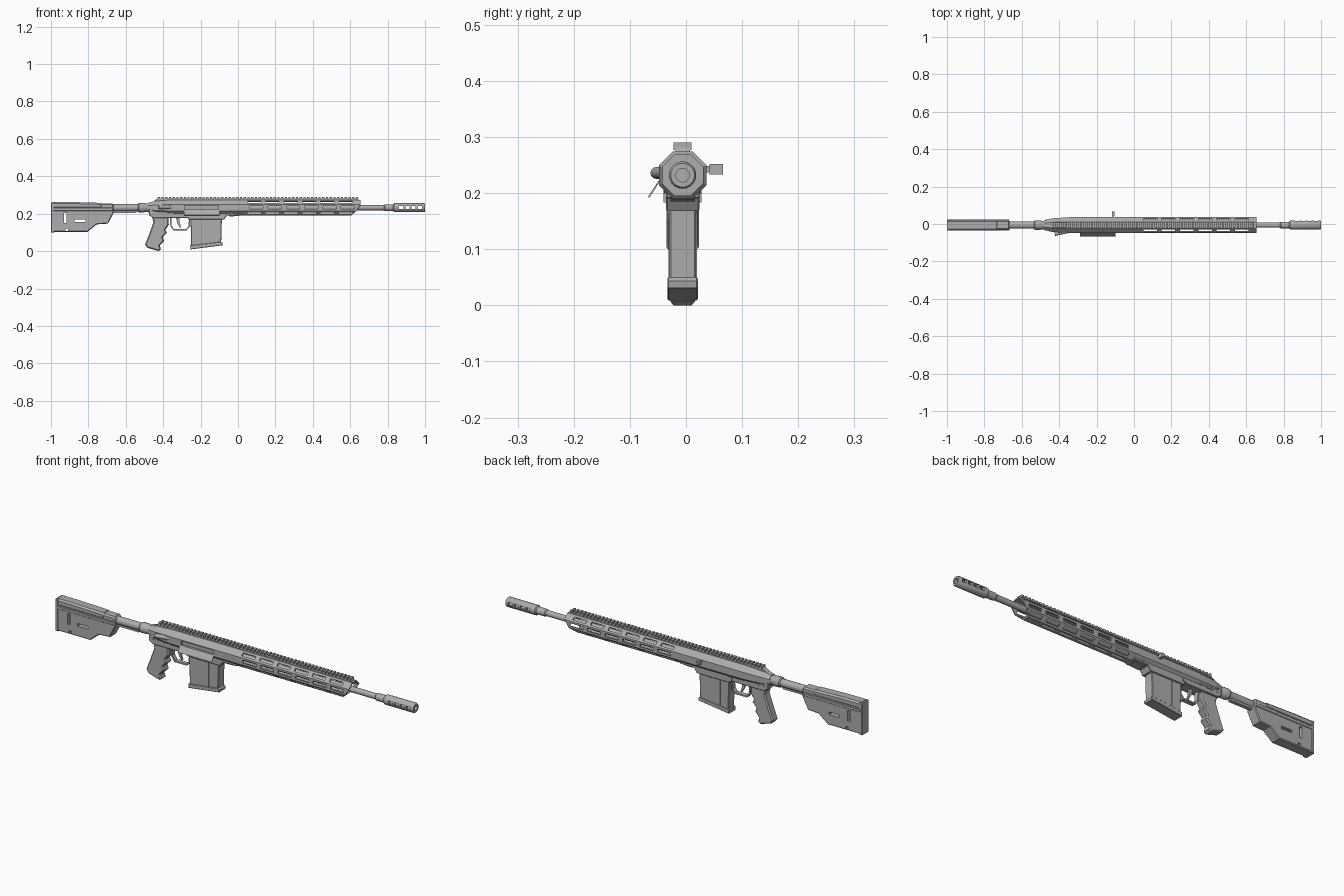
import bpy, bmesh, math
from mathutils import Matrix, Vector

if "Cube" in bpy.data.objects:
    bpy.data.objects.remove(bpy.data.objects["Cube"])

YC, ZC = -0.006, 0.232        # bore axis
GREY = (0.42, 0.42, 0.42, 1)
metal = bpy.data.materials.new("mid grey")
metal.use_nodes = True
metal.diffuse_color = GREY
metal.node_tree.nodes["Principled BSDF"].inputs["Base Color"].default_value = GREY


def finish(name, bm, smooth=False):
    bmesh.ops.recalc_face_normals(bm, faces=bm.faces)
    for f in bm.faces:
        f.smooth = smooth
    for e in bm.edges:
        e.smooth = not (len(e.link_faces) == 2 and e.calc_face_angle() > 0.6)
    mesh = bpy.data.meshes.new(name)
    bm.to_mesh(mesh)
    bm.free()
    mesh.materials.append(metal)
    obj = bpy.data.objects.new(name, mesh)
    bpy.context.collection.objects.link(obj)
    return obj


def add_box(bm, x0, x1, y0, y1, z0, z1, matrix=Matrix()):
    m = matrix @ Matrix.Translation(((x0 + x1) / 2, (y0 + y1) / 2, (z0 + z1) / 2))
    m = m @ Matrix.Diagonal((x1 - x0, y1 - y0, z1 - z0, 1))
    bmesh.ops.create_cube(bm, size=1, matrix=m)


def box(name, *dims):
    bm = bmesh.new()
    add_box(bm, *dims)
    return finish(name, bm)


def prism(name, pts, half, bevel=0.0):
    """Side outline extruded across the width, with chamfered rims."""
    bm = bmesh.new()
    face = bm.faces.new([bm.verts.new((x, YC - half, z)) for x, z in pts])
    out = bmesh.ops.extrude_face_region(bm, geom=[face])["geom"]
    bmesh.ops.translate(bm, vec=(0, 2 * half, 0),
                        verts=[v for v in out if isinstance(v, bmesh.types.BMVert)])
    bm.normal_update()
    if bevel:
        rims = [e for e in bm.edges if abs(e.verts[0].co.y - e.verts[1].co.y) < 1e-6]
        bmesh.ops.bevel(bm, geom=rims, offset=bevel, segments=1, affect='EDGES')
    return finish(name, bm)


def lathe(name, profile, sides, zc=ZC, closed=False, shear=None):
    """Rings of (x, apothem) around the bore axis; a closed profile makes a tube."""
    bm = bmesh.new()
    rings = []
    for x, r in profile:
        r /= math.cos(math.pi / sides)
        ring = []
        for i in range(sides):
            a = 2 * math.pi * (i + 0.5) / sides
            z = zc + r * math.sin(a)
            ring.append(bm.verts.new((shear(x, z) if shear else x, YC + r * math.cos(a), z)))
        rings.append(ring)
    pairs = list(zip(rings, rings[1:]))
    if closed:
        pairs.append((rings[-1], rings[0]))
    for a, b in pairs:
        for i in range(sides):
            j = (i + 1) % sides
            bm.faces.new((a[i], a[j], b[j], b[i]))
    if not closed:
        bm.faces.new(rings[0])
        bm.faces.new(rings[-1])
    return finish(name, bm, sides > 8)


def cut(obj, bm):
    cutter = finish("cutter", bm)
    cutter.hide_render = True
    mod = obj.modifiers.new("cut", 'BOOLEAN')
    mod.object, mod.operation, mod.solver = cutter, 'DIFFERENCE', 'EXACT'
    graph = bpy.context.evaluated_depsgraph_get()
    mesh = bpy.data.meshes.new_from_object(obj.evaluated_get(graph))
    obj.modifiers.clear()
    obj.data = mesh
    bpy.data.objects.remove(cutter)


# Barrel and muzzle brake
lathe("barrel", [(0.0, .016), (.5, .016), (.66, .014), (.78, .014), (.785, .018), (.84, .018)], 16)
brake = lathe("muzzle_brake", [(.83, .018), (.835, .024), (.995, .024), (1, .021),
                               (1, .012), (.83, .012)], 16, closed=True)
bm = bmesh.new()
for i in range(4):
    x = .862 + i * .033
    add_box(bm, x, x + .022, -.06, .06, ZC - .007, ZC + .009)
cut(brake, bm)

# Octagonal handguard with raked front and rows of long slots
rake = lambda x, z: x - max(0, .235 - z) * 1.1 if x > .6 else x
guard = lathe("handguard", [(.02, .0425), (.655, .0425), (.655, .036), (.02, .036)], 8,
              closed=True, shear=rake)
bm = bmesh.new()
for k in range(8):
    if k == 2:
        continue
    turn = Matrix.Translation((0, YC, ZC)) @ Matrix.Rotation(k * math.pi / 4, 4, 'X')
    for i in range(5 if k == 6 else 6):
        x = .05 + i * .098 + (.012 if k % 4 == 0 else 0)
        add_box(bm, x, x + .072, .028, .06, -.008, .008, turn)
cut(guard, bm)

# Upper receiver with open port on the right side
upper = lathe("upper_receiver", [(-.48, .026), (-.44, .036), (-.34, .0425), (.022, .0425)], 8)
bm = bmesh.new()
add_box(bm, -.285, -.105, -.08, -.037, .222, .244)
cut(upper, bm)
bm = bmesh.new()
hinge = Matrix.Translation((0, YC - .042, .221)) @ Matrix.Rotation(math.radians(-33), 4, 'X')
add_box(bm, -.29, -.1, -.0015, .0015, -.034, 0, hinge)
finish("port_cover", bm)

# Forward assist
bm = bmesh.new()
lean = Matrix.Translation((-.385, -.045, .236)) @ Matrix.Rotation(math.radians(12), 4, 'Z')
bmesh.ops.create_cone(bm, cap_ends=True, segments=12, radius1=.0105, radius2=.0105, depth=.08,
                      matrix=lean @ Matrix.Rotation(math.pi / 2, 4, 'Y'))
finish("forward_assist", bm, True)

# Side bolt handle
box("handle_stem", -.114, -.106, .02, .05, .237, .248)
box("handle_knob", -.117, -.103, .042, .066, .233, .252)

# Top rail
prism("rail_base", [(-.45, .268), (.648, .268), (.643, .281), (-.43, .281)], .013)
bm = bmesh.new()
for i in range(54):
    x = -.43 + i * .02
    add_box(bm, x, x + .012, YC - .016, YC + .016, .277, .29)
finish("rail_teeth", bm)

# Lower receiver and magazine well
prism("lower_receiver", [(-.475, .225), (-.475, .192), (-.455, .178), (-.27, .178), (-.262, .168),
                         (-.075, .168), (-.06, .19), (.02, .192), (.02, .215), (-.05, .225)],
      .03, .003)
prism("front_lug", [(-.06, .2), (-.045, .185), (.005, .188), (.02, .2)], .022)
for side, tag in ((-1, "right"), (1, "left")):
    y = YC + side * .031
    box(tag + "_selector", -.425, -.385, y - .003, y + .003, .2, .208)
    box(tag + "_release", -.275, -.255, y - .003, y + .003, .183, .2)
    for i, x in enumerate((-.45, -.355, -.035)):
        bm = bmesh.new()
        bmesh.ops.create_cone(bm, cap_ends=True, segments=10, radius1=.006, radius2=.006,
                              depth=.004, matrix=Matrix.Translation((x, y, .205))
                              @ Matrix.Rotation(math.pi / 2, 4, 'X'))
        finish(f"{tag}_pin_{i + 1}", bm, True)

# Magazine
prism("magazine", [(-.254, .18), (-.25, .025), (-.09, .045), (-.086, .18)], .024, .003)
for i, x in enumerate((-.205, -.15)):
    prism(f"magazine_rib_{i + 1}", [(x, .165), (x, .04), (x + .008, .04), (x + .008, .165)], .0255)
prism("magazine_base", [(-.256, .03), (-.254, .009), (-.084, .031), (-.082, .043), (-.09, .05)],
      .027, .002)

# Trigger and guard
prism("trigger_guard", [(-.365, .18), (-.362, .135), (-.345, .11), (-.275, .11), (-.258, .13),
                        (-.255, .175), (-.262, .175), (-.265, .133), (-.278, .117),
                        (-.342, .117), (-.355, .138), (-.357, .18)], .011)
prism("trigger", [(-.332, .18), (-.325, .15), (-.311, .125), (-.304, .127), (-.312, .152),
                  (-.312, .18)], .005)

# Grip with finger swells
prism("grip", [(-.46, .185), (-.452, .155), (-.472, .1), (-.497, .035), (-.485, .018),
               (-.425, 0), (-.412, .008), (-.418, .03), (-.395, .055), (-.402, .075),
               (-.38, .098), (-.388, .115), (-.37, .14), (-.372, .185)], .022, .006)

# Buffer tube and collar
lathe("buffer_tube", [(-.75, .019), (-.5, .019)], 16)
lathe("tube_collar", [(-.535, .021), (-.53, .025), (-.5, .025), (-.497, .023), (-.475, .023)], 16)
prism("tube_guide", [(-.7, .222), (-.7, .205), (-.545, .205), (-.535, .222)], .009)

# Stock body, cheek rest and butt pad
stock = prism("stock", [(-.99, .235), (-.99, .103), (-.805, .103), (-.755, .143), (-.695, .147),
                        (-.665, .205), (-.665, .235)], .027, .004)
bm = bmesh.new()
add_box(bm, -.931, -.917, -.1, .1, .15, .205)
add_box(bm, -.875, -.815, -.1, .1, .156, .169)
add_box(bm, -.922, -.908, -.1, .1, .108, .12)
cut(stock, bm)
prism("stock_rail", [(-.99, .229), (-.99, .214), (-.668, .214), (-.668, .229)], .0295, .002)
prism("stock_neck", [(-.8, .225), (-.665, .225), (-.665, .248), (-.672, .255), (-.8, .255)], .026, .007)
prism("cheek_rest", [(-.992, .228), (-.725, .228), (-.725, .25), (-.735, .258), (-.9, .263),
                     (-.992, .263)], .028, .008)
prism("butt_pad", [(-1, .26), (-1, .1), (-.982, .1), (-.982, .26)], .029, .003)
